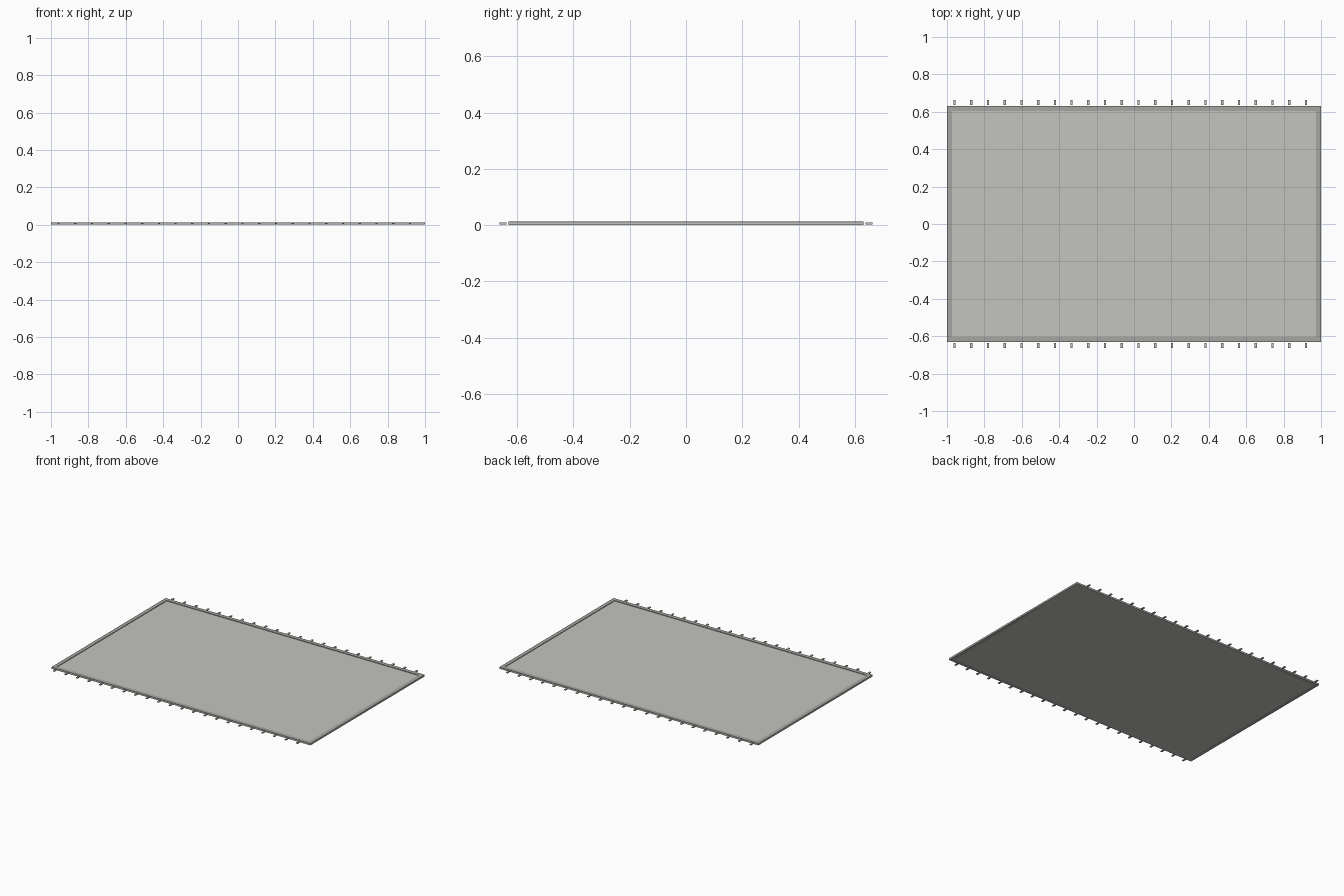
import bpy

if "Cube" in bpy.data.objects:
    bpy.data.objects.remove(bpy.data.objects["Cube"])

def grey(name, v):
    m = bpy.data.materials.new(name)
    m.diffuse_color = (v, v, v * 0.94, 1)
    m.use_nodes = True
    m.node_tree.nodes["Principled BSDF"].inputs["Base Color"].default_value = m.diffuse_color
    return m

field_mat, border_mat = grey("field_grey", 0.55), grey("border_grey", 0.38)

def box(name, x0, x1, y0, y1, z0, z1, mat=None):
    bpy.ops.mesh.primitive_cube_add(size=1, location=((x0 + x1) / 2, (y0 + y1) / 2, (z0 + z1) / 2))
    o = bpy.context.object
    o.name = name
    o.scale = (x1 - x0, y1 - y0, z1 - z0)
    bpy.ops.object.transform_apply(location=False, rotation=False, scale=True)
    if mat:
        o.data.materials.append(mat)
    return o

W, D, B = 1.0, 0.63, 0.026   # half width, half depth, border width

# woven field of the rug
box("rug_field", -W, W, -D, D, 0, 0.008, field_mat)

# raised border strips and fringe on the two long edges
for s, side in ((-1, "front"), (1, "back")):
    ya, yb = sorted((s * D, s * (D - B)))
    box(side + "_border", -W, W, ya, yb, 0.0, 0.012, border_mat)
    ya, yb = sorted((s * 0.637, s * 0.663))
    for i in range(22):
        x = -0.96 + i * 0.0895
        box(f"{side}_tassel_{i + 1}", x - 0.006, x + 0.006, ya, yb, 0.003, 0.009, field_mat)

# border strips on the short edges
for s, side in ((-1, "left"), (1, "right")):
    xa, xb = sorted((s * W, s * (W - B)))
    box(side + "_border", xa, xb, -D + B, D - B, 0.0, 0.012, border_mat)
